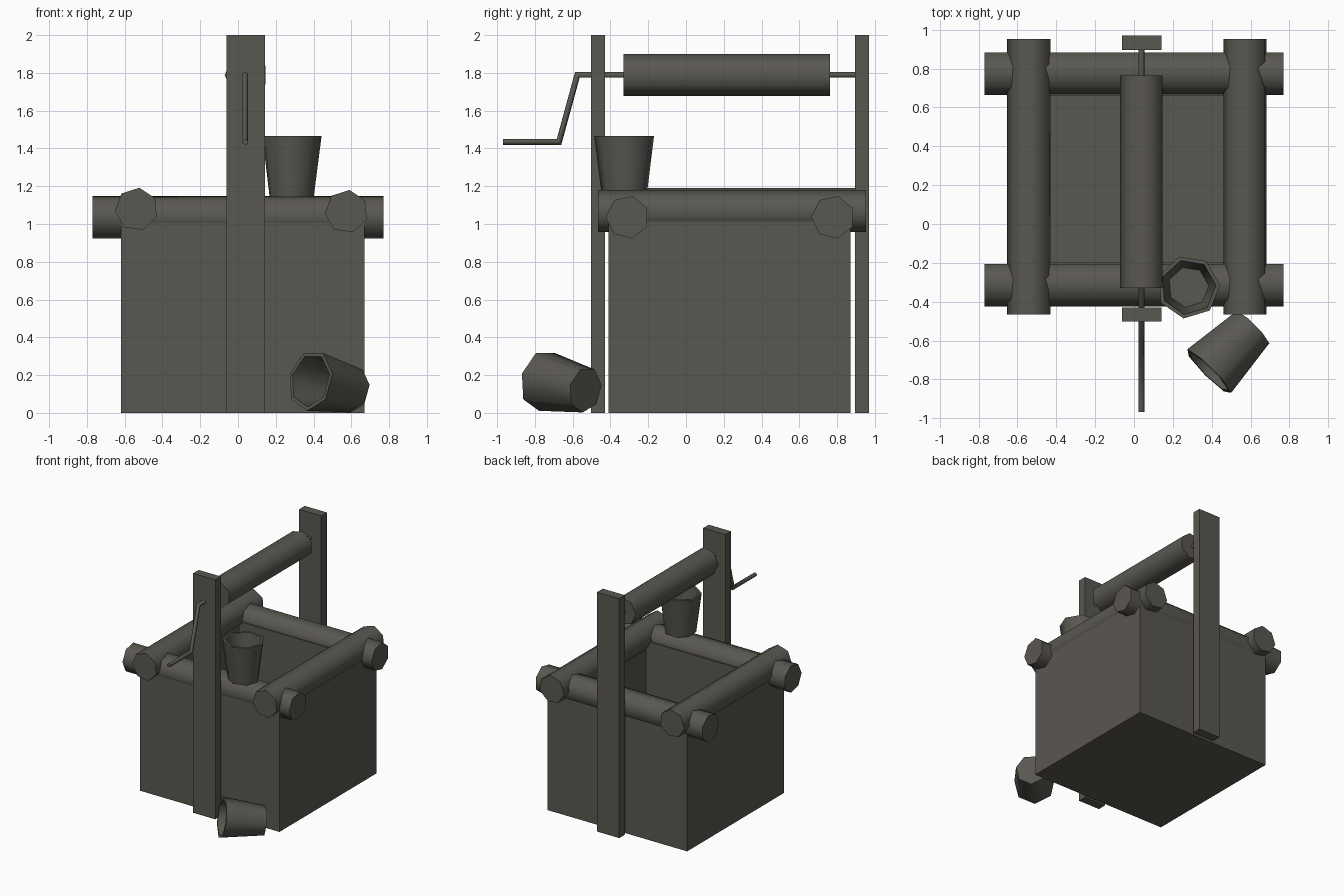
import bpy, bmesh, math
from mathutils import Vector

if "Cube" in bpy.data.objects:
    bpy.data.objects.remove(bpy.data.objects["Cube"])

mat = bpy.data.materials.new("dark_weathered_grey")
mat.diffuse_color = (0.102, 0.096, 0.082, 1)
mat.use_nodes = True
mat.node_tree.nodes["Principled BSDF"].inputs["Base Color"].default_value = mat.diffuse_color
X, Y, Z = Vector((1, 0, 0)), Vector((0, 1, 0)), Vector((0, 0, 1))


def loft(name, loops, caps=True, closed=False, smooth=True):
    """Skin a list of point loops; cap the ends or join last to first."""
    bm = bmesh.new()
    rings = [[bm.verts.new(p) for p in loop] for loop in loops]
    n = len(rings[0])
    pairs = list(zip(rings, rings[1:]))
    if closed:
        pairs.append((rings[-1], rings[0]))
    for a, b in pairs:
        for i in range(n):
            j = (i + 1) % n
            bm.faces.new((a[i], a[j], b[j], b[i]))
    if caps:
        bm.faces.new(rings[0])
        bm.faces.new(rings[-1])
    bmesh.ops.recalc_face_normals(bm, faces=bm.faces)
    me = bpy.data.meshes.new(name)
    bm.to_mesh(me)
    bm.free()
    me.materials.append(mat)
    ob = bpy.data.objects.new(name, me)
    bpy.context.collection.objects.link(ob)
    if smooth:
        bpy.ops.object.select_all(action='DESELECT')
        ob.select_set(True)
        bpy.context.view_layer.objects.active = ob
        bpy.ops.object.shade_smooth_by_angle(angle=math.radians(60))
    return ob


def ring(c, u, v, r, phase=0, n=7):
    ang = [math.radians(phase) + math.tau * i / n for i in range(n)]
    return [Vector(c) + r * (u * math.cos(a) + v * math.sin(a)) for a in ang]


def rect(x0, x1, y0, y1, z):
    return [(x0, y0, z), (x1, y0, z), (x1, y1, z), (x0, y1, z)]


# Hollow square well wall with a flat floor
outer, inner = (-0.62, 0.67, -0.41, 0.87), (-0.455, 0.505, -0.195, 0.66)
loft("well_wall", [rect(*outer, 0), rect(*outer, 1.05), rect(*inner, 1.05),
                   rect(*inner, 0)], caps=False, closed=True, smooth=False)
me = bpy.data.meshes.new("well_floor")
me.from_pydata(rect(*inner, 0.0), [], [(0, 1, 2, 3)])
me.materials.append(mat)
bpy.context.collection.objects.link(bpy.data.objects.new("well_floor", me))

# Four seven-sided rim logs
for name, y in (("front_log", -0.31), ("back_log", 0.778)):
    loft(name, [ring((x, y, 1.036), Y, Z, 0.115, 25) for x in (-0.77, 0.77)])
for name, x, z in (("left_log", -0.538, 1.078), ("right_log", 0.574, 1.066)):
    loft(name, [ring((x, y, z), X, Z, 0.115, 82) for y in (-0.465, 0.952)])

# Two upright posts
for name, y0, y1 in (("front_post", -0.503, -0.43), ("back_post", 0.895, 0.97)):
    loft(name, [rect(-0.062, 0.142, y0, y1, z) for z in (0, 2)], smooth=False)

# Roller between the posts
loft("roller", [ring((0.043, y, 1.788), X, Z, 0.114, 180) for y in (-0.33, 0.763)])

# Axle bent into a crank handle, mitred at the bends
path = [Vector((0.038, y, z)) for y, z in
        ((0.9, 1.79), (-0.575, 1.79), (-0.672, 1.435), (-0.968, 1.435))]
loops = []
for i, p in enumerate(path):
    d0 = (p - path[max(i - 1, 0)]).normalized()
    d1 = (path[min(i + 1, 3)] - p).normalized()
    t = (d0 + d1).normalized()
    d = d1 if d1.length > 0 else d0
    v = X.cross(t)
    loops.append(ring(p, X, v / max(v.dot(X.cross(d)), 0.5), 0.016, 0, 7))
loft("crank_axle", loops)


# Tapered hollow buckets
def bucket(name, base, axis, u, phase):
    axis = axis.normalized()
    v = axis.cross(u)
    prof = ((0.121, 0), (0.163, 0.325), (0.142, 0.325), (0.105, 0.03))
    loft(name, [ring(base + axis * h, u, v, r, phase) for r, h in prof])


bucket("standing_bucket", Vector((0.28, -0.325, 1.142)), Z, X, 4)
rim, base = Vector((0.384, -0.76, 0.172)), Vector((0.61, -0.533, 0.122))
axis = (rim - base).normalized()
side = Z.cross(axis).normalized()
bucket("fallen_bucket", base, axis, side, -90)
